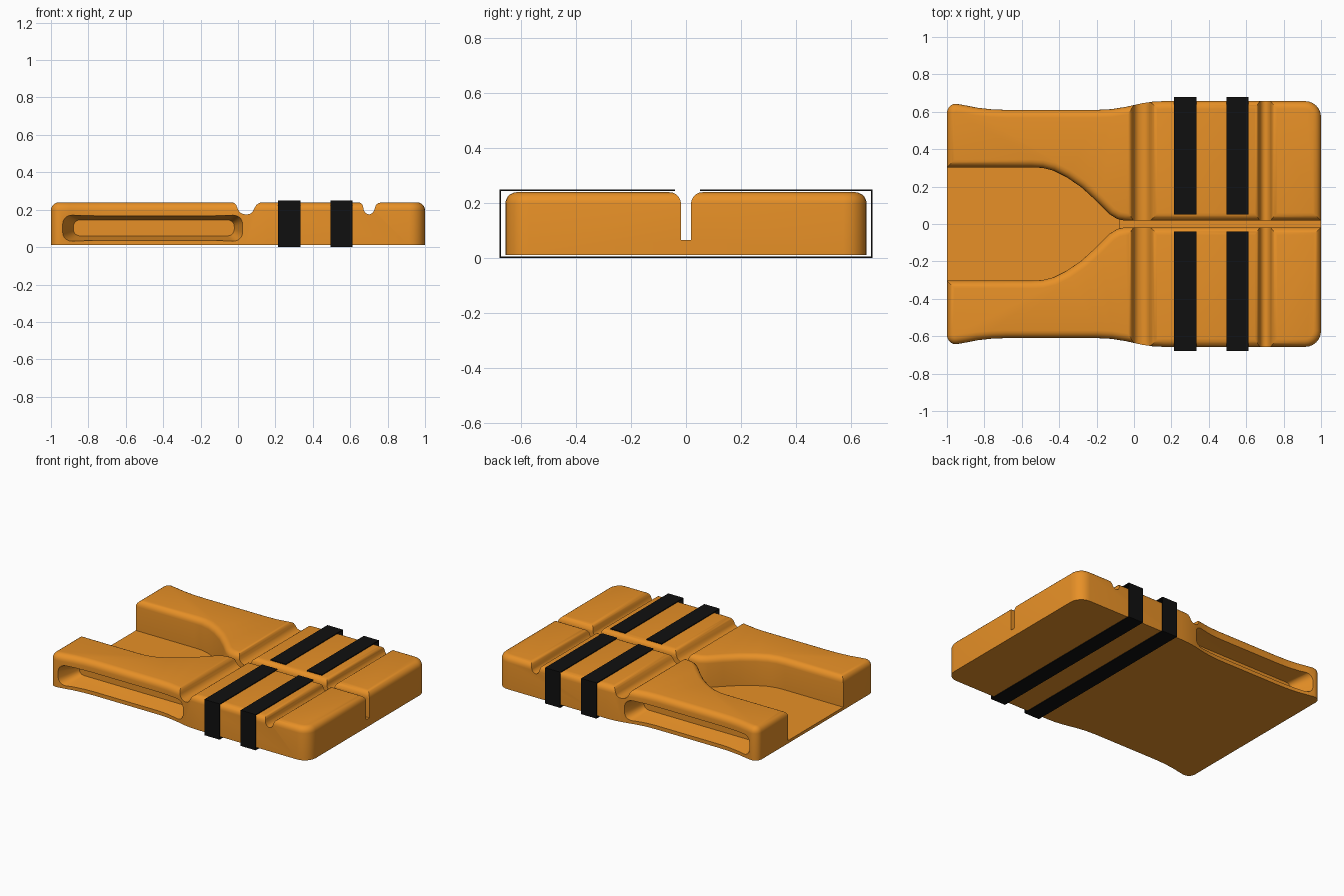
import bpy, bmesh
from math import sin, cos, pi

if "Cube" in bpy.data.objects:
    bpy.data.objects.remove(bpy.data.objects["Cube"])

orange = bpy.data.materials.new("orange_plastic")
orange.diffuse_color = (0.80, 0.28, 0.02, 1)
orange.use_nodes = True
orange.node_tree.nodes["Principled BSDF"].inputs["Base Color"].default_value = orange.diffuse_color
black = bpy.data.materials.new("black_strap")
black.diffuse_color = (0.005, 0.005, 0.005, 1)
black.use_nodes = True
black.node_tree.nodes["Principled BSDF"].inputs["Base Color"].default_value = black.diffuse_color


def loft(name, rings, mat=None, top_bevel=0):
    """Closed solid through two matching rings of 3D points."""
    bm = bmesh.new()
    a, b = [[bm.verts.new(p) for p in r] for r in rings]
    n = len(a)
    bm.faces.new(a)
    cap = bm.faces.new(b)
    for i in range(n):
        j = (i + 1) % n
        bm.faces.new((a[i], a[j], b[j], b[i]))
    bmesh.ops.recalc_face_normals(bm, faces=bm.faces)
    if top_bevel:
        bmesh.ops.bevel(bm, geom=list(cap.edges), offset=top_bevel, segments=5,
                        profile=0.5, affect='EDGES', clamp_overlap=False)
    me = bpy.data.meshes.new(name)
    bm.to_mesh(me)
    bm.free()
    ob = bpy.data.objects.new(name, me)
    bpy.context.collection.objects.link(ob)
    if mat:
        me.materials.append(mat)
    return ob


def prism(name, pts, axis, lo, hi, **kw):
    """Extrude a 2D profile along the x, y or z axis."""
    place = {'x': lambda p, t: (t, p[0], p[1]),
             'y': lambda p, t: (p[0], t, p[1]),
             'z': lambda p, t: (p[0], p[1], t)}[axis]
    return loft(name, [[place(p, t) for p in pts] for t in (lo, hi)], **kw)


def arc(cx, cy, r, a0, a1, n=6):
    return [(cx + r * cos(a0 + (a1 - a0) * i / n), cy + r * sin(a0 + (a1 - a0) * i / n))
            for i in range(n + 1)]


def rounded(x0, x1, z0, z1, r, y):
    """Rounded rectangle ring in the xz plane."""
    p = []
    for cx, cz, a in ((x1 - r, z1 - r, 0), (x0 + r, z1 - r, pi / 2),
                      (x0 + r, z0 + r, pi), (x1 - r, z0 + r, 1.5 * pi)):
        p += arc(cx, cz, r, a, a + pi / 2, 5)
    return [(x, y, z) for x, z in p]


def boolean(ob, cutter, op):
    m = ob.modifiers.new(cutter.name, 'BOOLEAN')
    m.object, m.operation, m.solver = cutter, op, 'EXACT'
    cutter.hide_render = True


# Body half: flared outer side, rounded corners, funnel and slot on the inside
funnel = [(-0.05, 0.018), (-0.09, 0.027), (-0.13, 0.052), (-0.20, 0.122), (-0.28, 0.195),
          (-0.36, 0.25), (-0.43, 0.285), (-0.49, 0.3), (-0.55, 0.303)]
outer = [(-0.9, 0.634), (-0.84, 0.622), (-0.76, 0.613), (-0.68, 0.61), (-0.2, 0.61), (-0.12, 0.614),
         (-0.04, 0.627), (0.04, 0.645), (0.1, 0.654), (0.16, 0.657)]
outline = ([(-1, 0.303)] + arc(-0.952, 0.595, 0.048, pi, pi / 2, 5) + outer
           + arc(0.915, 0.572, 0.085, pi / 2, 0) + [(1, 0.018)] + funnel)
body = prism("body", outline, 'z', 0.01, 0.239, mat=orange, top_bevel=0.042)

# Cross grooves over the top
wide = [(-0.035, 0.3), (-0.035, 0.241), (-0.018, 0.235), (-0.008, 0.222), (0.0, 0.2), (0.01, 0.186),
        (0.025, 0.177), (0.045, 0.174), (0.063, 0.177), (0.078, 0.188), (0.088, 0.208),
        (0.097, 0.224), (0.11, 0.234), (0.13, 0.241), (0.13, 0.3)]
narrow = [(0.64, 0.3), (0.64, 0.241), (0.658, 0.235), (0.668, 0.222), (0.672, 0.2), (0.68, 0.184),
          (0.692, 0.176), (0.704, 0.175), (0.716, 0.18), (0.726, 0.192), (0.732, 0.21),
          (0.738, 0.226), (0.75, 0.235), (0.775, 0.241), (0.775, 0.3)]
cutters = [prism("wide_groove_cutter", wide, 'y', -0.1, 0.8),
           prism("narrow_groove_cutter", narrow, 'y', -0.1, 0.8)]

# Tapered grip pocket in the side
cutters.append(loft("pocket_cutter", [rounded(-0.945, 0.03, 0.026, 0.176, 0.05, 0.66),
                                      rounded(-0.88, -0.02, 0.06, 0.145, 0.035, 0.49)]))
for c in cutters:
    boolean(body, c, 'DIFFERENCE')
body.modifiers.new("mirror", 'MIRROR').use_axis = (False, True, False)

# Thin funnel floor and raised slot floor joined to both halves
edge = [(x, y + 0.01) for x, y in funnel] + [(-1, 0.313)]
funnel_floor = prism("funnel_floor", edge + [(x, -y) for x, y in reversed(edge)], 'z', 0.01, 0.03)
slot_floor = prism("slot_floor", [(-0.08, -0.04), (1, -0.04), (1, 0.04), (-0.08, 0.04)],
                   'z', 0.01, 0.065)
for f in (funnel_floor, slot_floor):
    boolean(body, f, 'UNION')

# Apply the modifiers and remove the helpers
deps = bpy.context.evaluated_depsgraph_get()
mesh = bpy.data.meshes.new_from_object(body.evaluated_get(deps))
body.modifiers.clear()
body.data = mesh
for c in cutters + [funnel_floor, slot_floor]:
    bpy.data.objects.remove(c)
bpy.context.view_layer.objects.active = body
body.select_set(True)
bpy.ops.object.shade_smooth_by_angle(angle=0.6)

# Two thin straps wrapped underneath with open ends beside the slot
strap = [(-0.04, 0.249), (-0.678, 0.249), (-0.678, 0), (0.678, 0), (0.678, 0.249), (0.05, 0.249),
         (0.05, 0.243), (0.673, 0.243), (0.673, 0.005), (-0.673, 0.005), (-0.673, 0.243), (-0.04, 0.243)]
for i, (x0, x1) in enumerate(((0.215, 0.333), (0.495, 0.611))):
    prism(f"strap_{i + 1}", strap, 'x', x0, x1, mat=black)
